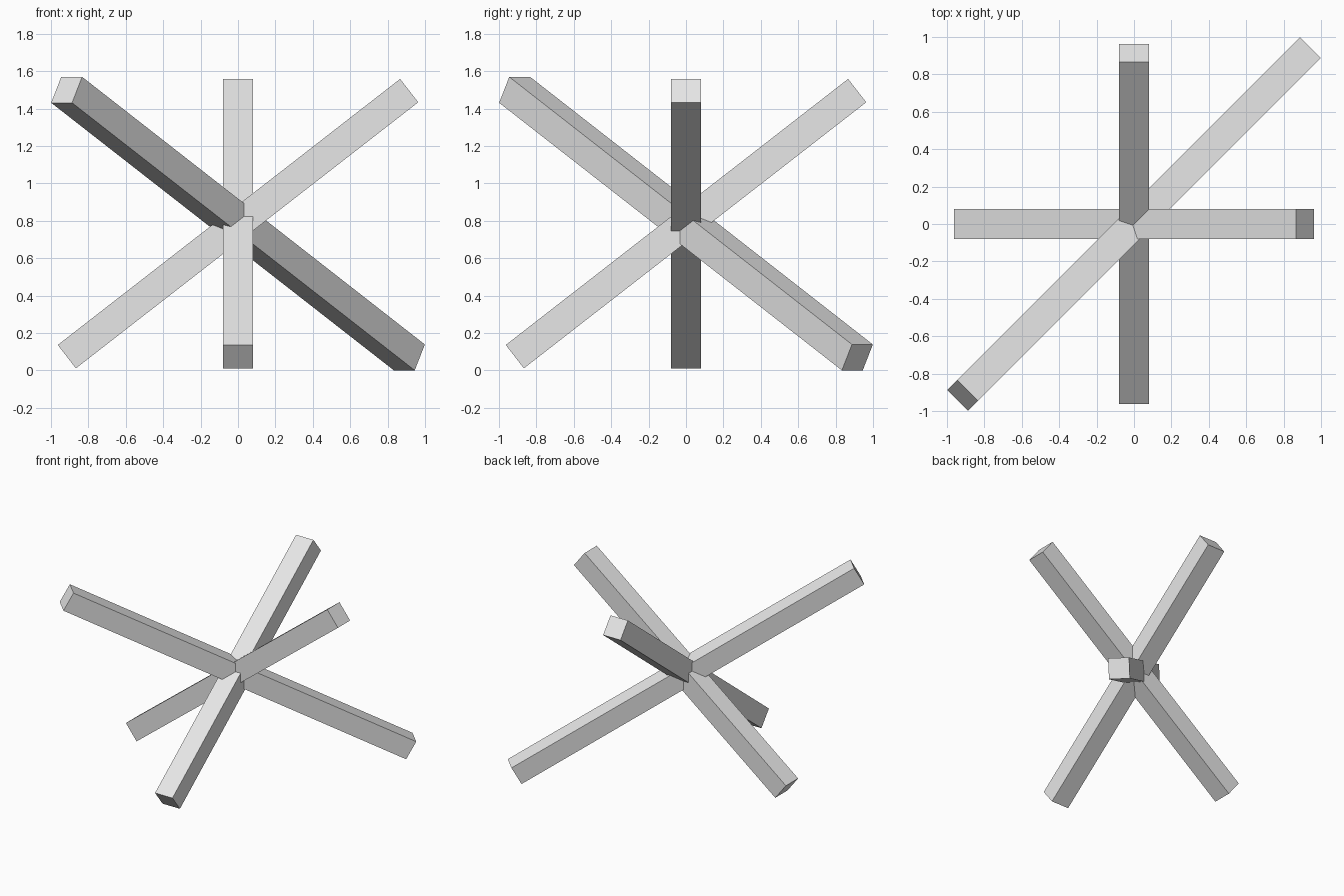
import bpy
from math import radians
from mathutils import Matrix

if "Cube" in bpy.data.objects:
    bpy.data.objects.remove(bpy.data.objects["Cube"])

WIDTH = 0.158      # square beam thickness
CENTRE_Z = 0.785   # height of the crossing point

grey = bpy.data.materials.new("light grey")
grey.diffuse_color = (0.8, 0.8, 0.8, 1)
grey.use_nodes = True
grey.node_tree.nodes["Principled BSDF"].inputs["Base Color"].default_value = grey.diffuse_color


def beam(name, length, azimuth, pitch):
    """Square beam through the crossing point, rising toward the azimuth."""
    bpy.ops.mesh.primitive_cube_add(size=1)
    ob = bpy.context.object
    ob.name = name
    ob.data.transform(
        Matrix.Rotation(radians(azimuth), 4, 'Z')
        @ Matrix.Rotation(radians(-pitch), 4, 'Y')
        @ Matrix.Diagonal((length, WIDTH, WIDTH, 1)))
    ob.location.z = CENTRE_Z
    ob.data.materials.append(grey)
    return ob


# Three crossing beams
beam("side_beam", 2.318, 0, 37.85)
beam("front_back_beam", 2.318, 90, 37.85)
beam("diagonal_beam", 2.96, 225, 28.9)
